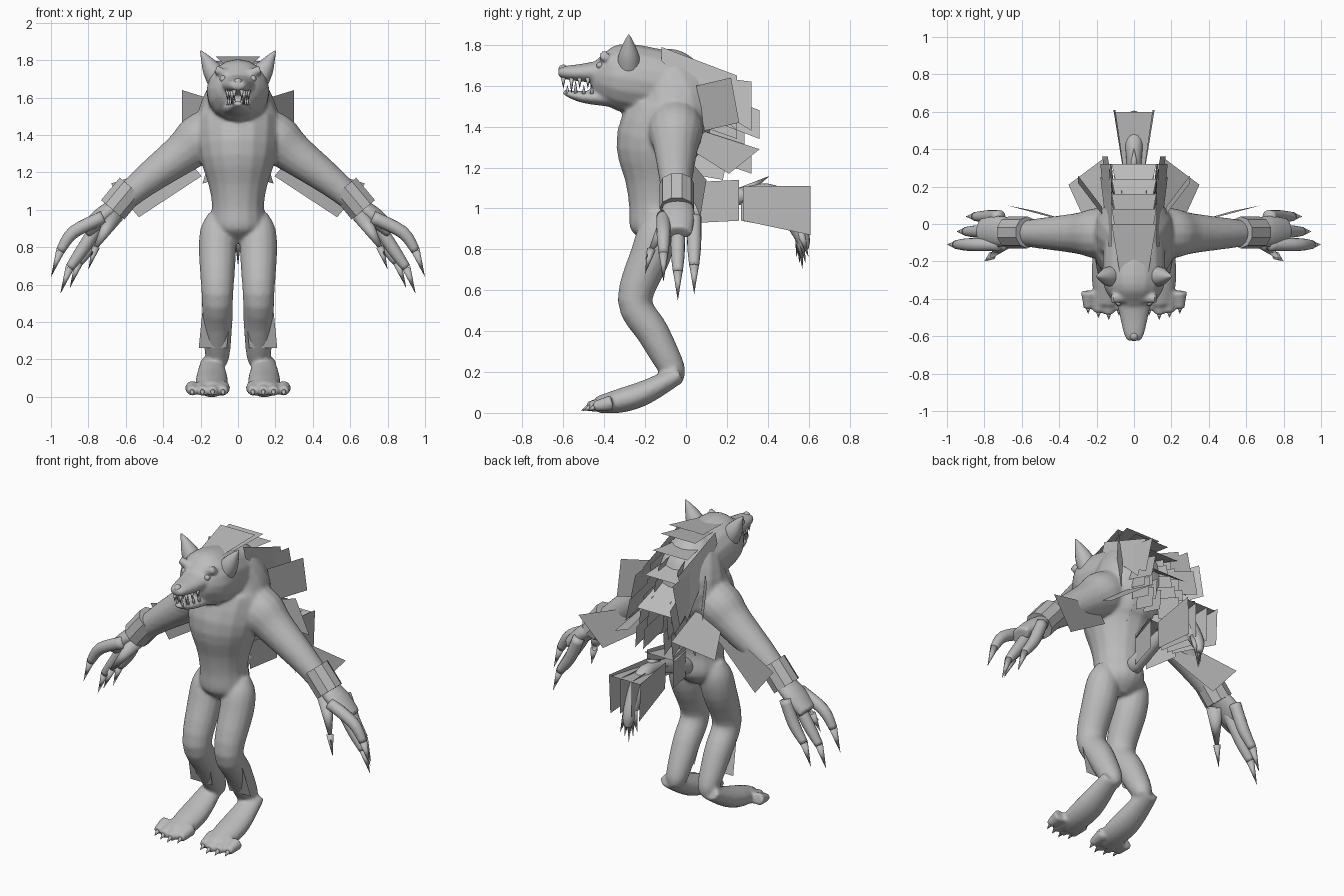
import bpy, bmesh, math
from mathutils import Vector, Matrix

cube = bpy.data.objects.get("Cube")
if cube:
    bpy.data.objects.remove(cube)

colour = (0.5, 0.5, 0.5, 1)
grey = bpy.data.materials.new("clay_grey")
grey.use_nodes = True
grey.diffuse_color = colour
grey.node_tree.nodes["Principled BSDF"].inputs["Base Color"].default_value = colour

ACROSS_X, ACROSS_Y = Vector((1, 0, 0)), Vector((0, 1, 0))


def finish(name, bm, smooth=True):
    """Turn the mesh under construction into a named object."""
    bmesh.ops.recalc_face_normals(bm, faces=bm.faces)
    mesh = bpy.data.meshes.new(name)
    bm.to_mesh(mesh)
    bm.free()
    mesh.materials.append(grey)
    for polygon in mesh.polygons:
        polygon.use_smooth = smooth
    part = bpy.data.objects.new(name, mesh)
    bpy.context.scene.collection.objects.link(part)
    return part


def reflect(bm):
    """Add the mirror image of everything built so far."""
    geometry = bm.verts[:] + bm.edges[:] + bm.faces[:]
    copy = bmesh.ops.duplicate(bm, geom=geometry)["geom"]
    for item in copy:
        if isinstance(item, bmesh.types.BMVert):
            item.co.x = -item.co.x


def spline(stations, steps):
    """Smooth curve through stations of any width."""
    padded = [stations[0], *stations, stations[-1]]
    result = []
    for before, start, end, after in zip(padded, padded[1:], padded[2:], padded[3:]):
        for step in range(steps):
            t = step / steps
            result.append([q + t / 2 * ((r - p) + t * ((2 * p - 5 * q + 4 * r - s)
                                                       + t * (3 * q - p - 3 * r + s)))
                           for p, q, r, s in zip(before, start, end, after)])
    return result + [stations[-1]]


def tube(bm, across, stations, offset=0, flat=1, sides=16, steps=4):
    """Closed tube in the plane square to `across`; stations are (distance, height, radius)."""
    curve = spline(stations, steps)
    forward = ACROSS_Y if across is ACROSS_X else ACROSS_X
    centres = [across * offset + forward * d + Vector((0, 0, h)) for d, h, r in curve]
    rings = []
    for i, centre in enumerate(centres):
        tangent = centres[min(i + 1, len(centres) - 1)] - centres[max(i - 1, 0)]
        depth = tangent.normalized().cross(across) * flat
        radius = curve[i][2]
        angles = [math.tau * k / sides for k in range(sides)]
        rings.append([bm.verts.new(centre + radius * (across * math.cos(a) + depth * math.sin(a)))
                      for a in angles])
    for ring, following in zip(rings, rings[1:]):
        for k in range(sides):
            n = (k + 1) % sides
            bm.faces.new((ring[k], ring[n], following[n], following[k]))
    bm.faces.new(rings[0])
    bm.faces.new(rings[-1])


def spike(bm, base, tip, radius):
    """Pointed cone from base to tip."""
    base, tip = Vector(base), Vector(tip)
    axis = tip - base
    turn = axis.to_track_quat("Z", "Y").to_matrix().to_4x4()
    place = Matrix.Translation((base + tip) / 2) @ turn
    bmesh.ops.create_cone(bm, cap_ends=True, segments=8, radius1=radius, radius2=0,
                          depth=axis.length, matrix=place)


def ball(bm, centre, radius):
    bmesh.ops.create_uvsphere(bm, u_segments=12, v_segments=8, radius=radius,
                              matrix=Matrix.Translation(centre))


def card(bm, corner, along, down, taper=1):
    """Flat four-sided fur card spanned by two edges; taper shortens the near edge."""
    corner, along, down = Vector(corner), Vector(along), Vector(down)
    outline = (corner, corner + along, corner + along + down, corner + down * taper)
    bm.faces.new([bm.verts.new(point) for point in outline])


def strap(bm, start, end):
    """Card across the middle; start and end are (half width, y, z)."""
    (w, y, z), (v, b, c) = start, end
    outline = ((-w, y, z), (w, y, z), (v, b, c), (-v, b, c))
    bm.faces.new([bm.verts.new(point) for point in outline])


# Body: limbs are mirrored, then torso and head are added and all is fused
bm = bmesh.new()
leg = [(-.13, .98, .05), (-.14, .9, .09), (-.17, .78, .1), (-.25, .55, .085),
       (-.16, .39, .08), (-.07, .22, .065), (-.045, .16, .04)]
tube(bm, ACROSS_X, leg, offset=.11)
foot = [(-.03, .19, .06), (-.2, .1, .085), (-.32, .06, .085), (-.43, .04, .06)]
tube(bm, ACROSS_X, foot, offset=.14, flat=.7)
for toe in range(4):
    x = .08 + toe * .055
    reach = -.49 + abs(x - .15) * .4
    tube(bm, ACROSS_X, [(-.36, .05, .04), (reach, .03, .026)], offset=x)
arm = [(.08, 1.45, .12), (.2, 1.38, .135), (.3, 1.3, .11), (.5, 1.15, .082), (.65, 1.02, .062)]
tube(bm, ACROSS_Y, arm, offset=-.05)
palm = [(.6, 1.06, .06), (.72, .97, .085), (.82, .88, .07)]
tube(bm, ACROSS_Y, palm, offset=-.04, flat=.6)
brow = [(.04, 1.72, .02), (.12, 1.75, .025)]
tube(bm, ACROSS_Y, brow, offset=-.4)
reflect(bm)
torso = [(-.13, .82, .05), (-.13, .9, .14), (-.14, 1.03, .14), (-.14, 1.14, .16), (-.13, 1.32, .215),
         (-.05, 1.5, .22), (-.1, 1.67, .15), (-.15, 1.74, .06)]
tube(bm, ACROSS_X, torso)
skull = [(-.05, 1.6, .16), (-.3, 1.64, .168), (-.4, 1.65, .125), (-.45, 1.66, .075)]
tube(bm, ACROSS_X, skull)
muzzle = [(-.3, 1.68, .12), (-.48, 1.665, .08), (-.59, 1.665, .055), (-.625, 1.665, .035)]
tube(bm, ACROSS_X, muzzle, flat=.6)
jaw = [(-.3, 1.54, .1), (-.5, 1.545, .06), (-.6, 1.57, .025)]
tube(bm, ACROSS_X, jaw, flat=.5)
body = finish("body", bm)
fuse = body.modifiers.new("fuse", "REMESH")
fuse.mode = "VOXEL"
fuse.voxel_size = 0.01
fuse.use_smooth_shade = True
soften = body.modifiers.new("soften", "SMOOTH")
soften.iterations = 8

# Fingers, thumbs and claws
fingers, claws = bmesh.new(), bmesh.new()
for y, reach, low in ((-.11, 1, .64), (-.04, .95, .55), (.04, .9, .58)):
    end = (reach - .05, low + .14)
    tube(fingers, ACROSS_Y, [(.72, .96, .035), (reach - .12, low + .24, .034), (*end, .024)], offset=y)
    spike(claws, (end[0], y, end[1]), (reach, y, low), .023)
spike(fingers, (.66, -.07, .97), (.79, -.2, .75), .05)
spike(claws, (.76, -.17, .8), (.8, -.2, .68), .022)
for toe in range(4):
    x = .08 + toe * .055
    reach = -.48 + abs(x - .15) * .4
    spike(claws, (x, reach, .03), (x, reach - .04, .01), .016)
for name, part in (("fingers", fingers), ("claws", claws)):
    reflect(part)
    finish(name, part)

# Ears
bm = bmesh.new()
tube(bm, ACROSS_Y, [(.1, 1.68, .06), (.14, 1.75, .05), (.175, 1.81, .025), (.2, 1.85, .003)], offset=-.28)
reflect(bm)
finish("ears", bm)

# Nose and eyes
bm = bmesh.new()
ball(bm, (0, -.6, 1.68), .024)
finish("nose", bm)
bm = bmesh.new()
ball(bm, (.08, -.42, 1.7), .018)
reflect(bm)
finish("eyes", bm)

# Teeth along both jaws, with one long fang in each row
bm = bmesh.new()
for i in range(5):
    x, y = .02 + .012 * i, -.6 + .04 * i
    length = .06 if i == 1 else .035
    spike(bm, (x, y, 1.64), (x, y, 1.62 - length), .012)
    spike(bm, (x * .9, y + .02, 1.56), (x * .9, y + .02, 1.57 + length), .011)
reflect(bm)
finish("teeth", bm)

# Wrist cuffs
bm = bmesh.new()
tube(bm, ACROSS_Y, [(.57, 1.12, .085), (.67, 1, .085)], offset=-.045, sides=10, steps=1)
reflect(bm)
finish("wrist_cuffs", bm, smooth=False)

# Tail with pointed locks
bm = bmesh.new()
tube(bm, ACROSS_X, [(-.04, .95, .05), (.3, 1.07, .04), (.45, 1.05, .05), (.56, .88, .04), (.58, .8, .02)])
for lock in range(5):
    swing = lock / 2 - 1
    spike(bm, (swing * .02, .555, .9), (swing * .04, .57 + swing * .03, .7 + abs(swing) * .06), .025)
spike(bm, (0, .26, 1.07), (0, .41, 1.16), .03)
finish("tail", bm)

# Mane: overlapping straps that steepen down the back
bm = bmesh.new()
for i in range(5):
    drop = i * i
    strap(bm, (.075, -.27 + .1 * i, 1.78 - .015 * drop), (.12, .08 * i, 1.82 - .025 * drop))
finish("mane_cards", bm, smooth=False)

# Upright fins in columns down the back
bm = bmesh.new()
for x in (.045, .1):
    for i in range(5):
        root = (x, .01 + .035 * i, 1.7 - .085 * i)
        card(bm, root, (.02, .17, -.06), (.01, 0, -.13))
reflect(bm)
finish("back_fins", bm, smooth=False)

# Paired loose cards: a corner, two edges and a taper
paired_cards = {
    "neck_cards": ((.12, -.12, 1.79), (0, .37, -.14), (.06, 0, -.27), .25),
    "mane_side_cards": ((.13, .02, 1.66), (0, .3, -.04), (.05, 0, -.24), .4),
    "shoulder_cards": ((.17, .05, 1.6), (.13, .17, .04), (0, .04, -.22), 1),
    "shoulder_blade_cards": ((.1, .1, 1.58), (.04, .26, -.1), (.03, 0, -.14), 1),
    "lower_back_cards": ((.13, .08, 1.38), (.02, .28, -.09), (.2, -.15, -.12), .6),
    "waist_cards": ((.05, .04, 1.3), (.1, .17, -.03), (.04, -.03, -.13), 1),
    "elbow_cards": ((.27, -.01, 1.27), (.41, .11, -.13), (-.15, -.03, -.18), .5),
    "calf_cards": ((.06, -.17, .26), (.15, 0, 0), (-.02, -.06, .2), 1),
    "tail_root_cards": ((.04, .06, .93), (.05, .2, .01), (0, 0, .2), 1),
    "tail_side_cards": ((.05, .28, .94), (.05, .33, -.07), (.01, 0, .24), .7),
    "tail_inner_cards": ((.02, .27, .94), (.02, .33, -.06), (0, 0, .22), .7),
}
for name, shape in paired_cards.items():
    bm = bmesh.new()
    card(bm, *shape)
    reflect(bm)
    finish(name, bm, smooth=False)

# Cards lying along the top of the tail
bm = bmesh.new()
strap(bm, (.05, .07, 1.1), (.11, .26, 1.12))
strap(bm, (.05, .25, 1.07), (.1, .6, 1.1))
finish("tail_top_cards", bm, smooth=False)
